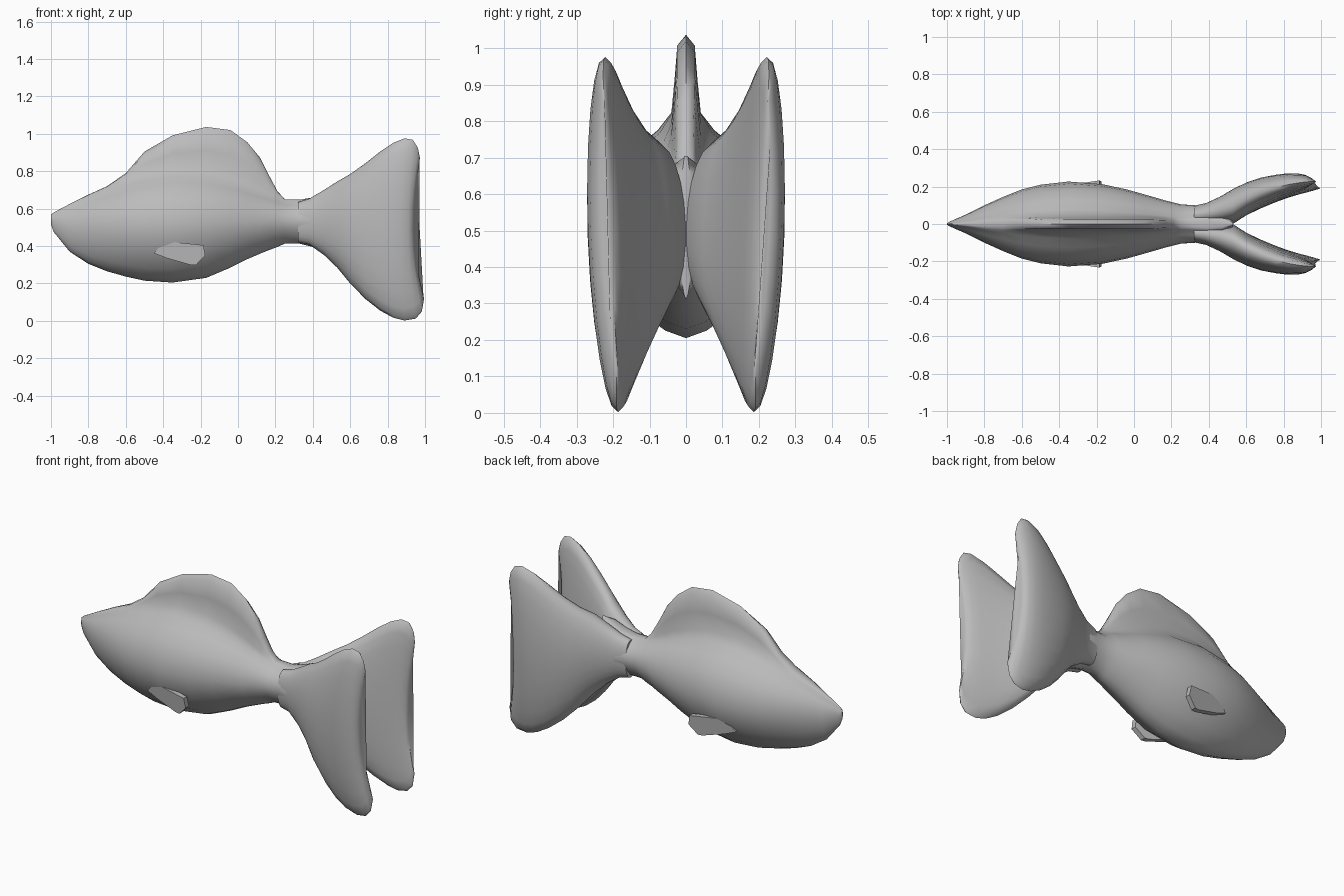
import bpy, bmesh, math

if "Cube" in bpy.data.objects:
    bpy.data.objects.remove(bpy.data.objects["Cube"])

grey = bpy.data.materials.new("plain grey")
grey.diffuse_color = (0.5, 0.5, 0.5, 1)
grey.use_nodes = True
grey.node_tree.nodes["Principled BSDF"].inputs["Base Color"].default_value = grey.diffuse_color


def finish(bm, name, angle):
    bmesh.ops.remove_doubles(bm, verts=bm.verts, dist=0.0005)
    bmesh.ops.recalc_face_normals(bm, faces=bm.faces)
    me = bpy.data.meshes.new(name)
    bm.to_mesh(me)
    bm.free()
    me.materials.append(grey)
    ob = bpy.data.objects.new(name, me)
    bpy.context.collection.objects.link(ob)
    bpy.ops.object.select_all(action='DESELECT')
    ob.select_set(True)
    bpy.context.view_layer.objects.active = ob
    bpy.ops.object.shade_smooth_by_angle(angle=math.radians(angle))
    return ob


def loft(name, rings, angle=60):
    bm = bmesh.new()
    vr = [[bm.verts.new(p) for p in r] for r in rings]
    n = len(vr[0])
    for a, b in zip(vr, vr[1:]):
        for i in range(n):
            j = (i + 1) % n
            bm.faces.new((a[i], a[j], b[j], b[i]))
    bm.faces.new(vr[0])
    bm.faces.new(vr[-1])
    return finish(bm, name, angle)


# Body with the back fin: x, belly z, widest z, back z, half width, fin top z
stations = [
    (-1.0, .515, .54, .56, .004, .567), (-.985, .475, .53, .574, .013, .58),
    (-.9, .37, .50, .617, .05, .625), (-.8, .305, .50, .665, .10, .675),
    (-.7, .265, .50, .705, .145, .72), (-.6, .237, .50, .745, .185, .79),
    (-.5, .215, .50, .775, .21, .905), (-.35, .205, .50, .80, .227, .992),
    (-.17, .23, .51, .79, .213, 1.037), (-.04, .285, .515, .76, .185, 1.02),
    (.05, .33, .52, .73, .16, .955), (.12, .36, .52, .70, .14, .87),
    (.17, .38, .53, .68, .125, .77), (.21, .395, .53, .665, .115, .695),
    (.25, .413, .53, .645, .105, .65), (.33, .413, .53, .643, .10, .648),
    (.40, .395, .53, .655, .115, .66), (.47, .35, .52, .685, .10, .69),
    (.53, .31, .51, .70, .02, .705)]
profile = [(.25, -.93), (.55, -.76), (.82, -.46), (.96, -.2), (1, .05),
           (.95, .32), (.8, .57), (.56, .78), (.34, .92)]
rings = []
for x, zb, zm, zs, w, zf in stations:
    half = []
    for fy, fz in profile:
        half.append((fy * w, zm + fz * ((zm - zb) if fz < 0 else (zs - zm))))
    t, hf = min(.03, .2 * w), zf - zs
    half += [(t * 1.35, zs + .12 * hf), (t * 1.05, zs + .5 * hf), (t * .8, zs + .88 * hf)]
    ring = [(x, 0, zb)] + [(x, y, z) for y, z in half] + [(x, 0, zf)]
    ring += [(x, -y, z) for y, z in reversed(half)]
    rings.append(ring)
loft("fish_body", rings)

# Forked tail lobes: middle x, top x, top z, bottom x, bottom z, outer y, inner y
lobe = [
    (.32, .32, .635, .32, .42, .095, .0), (.38, .38, .653, .38, .408, .11, .0),
    (.46, .46, .70, .46, .352, .148, .0), (.53, .53, .745, .53, .285, .19, .004),
    (.60, .60, .785, .60, .20, .225, .05), (.68, .68, .842, .68, .118, .253, .09),
    (.76, .76, .905, .76, .055, .268, .125), (.82, .83, .952, .83, .017, .276, .15),
    (.87, .89, .976, .89, .002, .276, .17), (.91, .935, .968, .95, .012, .268, .187),
    (.932, .962, .925, .983, .05, .254, .203), (.94, .973, .87, .995, .12, .235, .218)]
N = 24
for side, sname in ((1, "left"), (-1, "right")):
    rings = []
    for k, (xm, xt, zt, xb, zb, yo, yi) in enumerate(lobe):
        ring = []
        for i in range(N):
            a = 2 * math.pi * i / N
            c, s = math.cos(a), math.sin(a)
            y = (yo + yi) / 2 + (yo - yi) / 2 * math.copysign(abs(c) ** .85, c)
            z = (zt + zb) / 2 + (zt - zb) / 2 * s
            x = xm + ((xt if s > 0 else xb) - xm) * s * s
            # edges bend inwards and the lower half leans in, growing to the rear
            f = min(1, k / 8)
            y += f * (-.012 * s * s + .018 * (s - .4))
            ring.append((x, side * max(y, 0), z))
        rings.append(ring)
    loft(sname + "_tail_lobe", rings)

# Small side fins: thin plates leaning out of the belly
outline = [(-.45, .362), (-.425, .39), (-.34, .421), (-.185, .405),
           (-.175, .35), (-.225, .298), (-.25, .298), (-.38, .335)]
for side, sname in ((1, "left"), (-1, "right")):
    bm = bmesh.new()
    layers = []
    for d in (0, -.03):
        layers.append([bm.verts.new((x, side * (.225 + .16 * (x + .2) + .12 * (z - .36) + d), z))
                       for x, z in outline])
    n = len(outline)
    for i in range(n):
        j = (i + 1) % n
        bm.faces.new((layers[0][i], layers[0][j], layers[1][j], layers[1][i]))
    bm.faces.new(layers[0])
    bm.faces.new(layers[1])
    finish(bm, sname + "_side_fin", 30)
